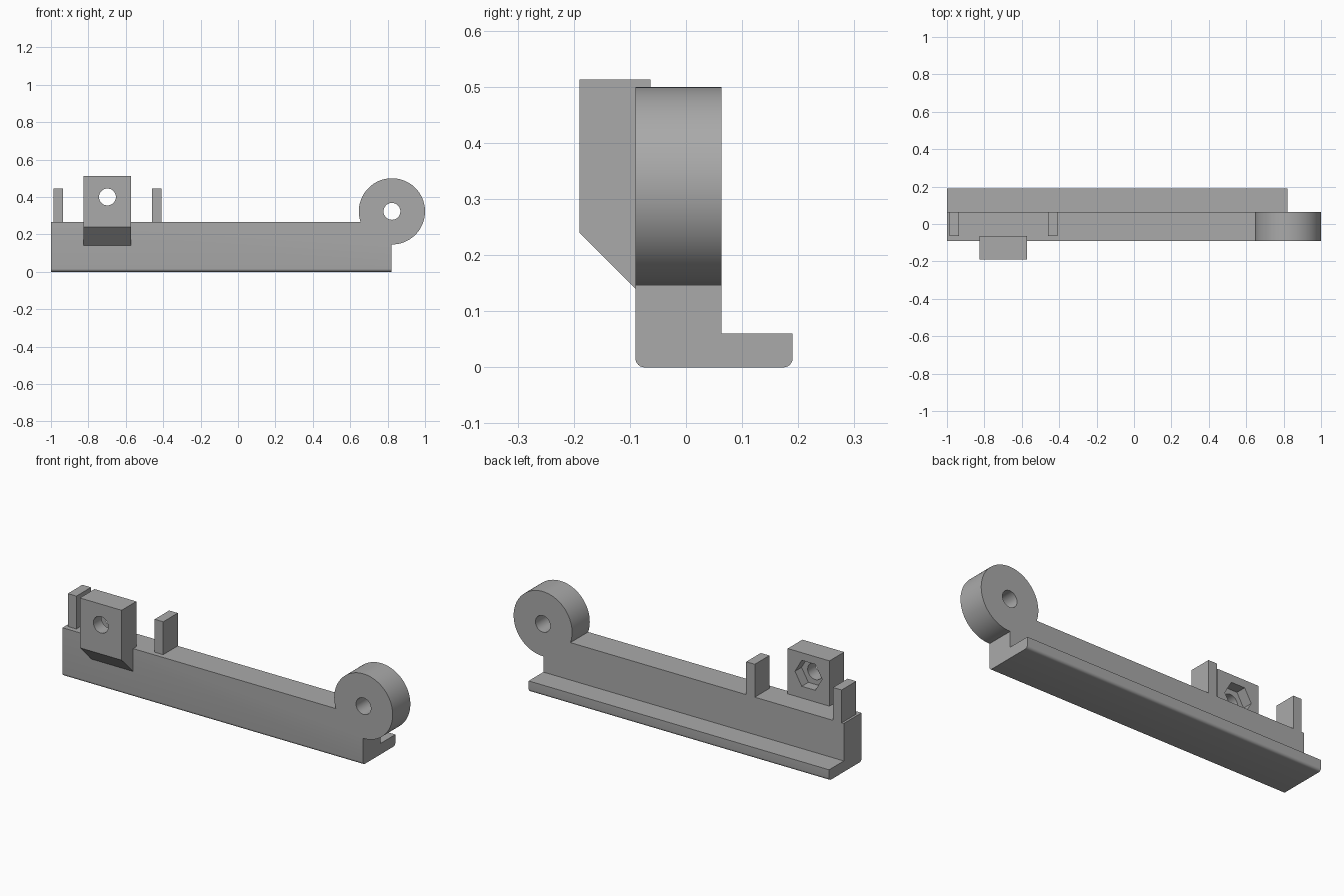
import bpy
import bmesh
from math import cos, sin, pi, radians
from mathutils import Vector

cube = bpy.data.objects.get("Cube")
if cube:
    bpy.data.objects.remove(cube, do_unlink=True)

grey = bpy.data.materials.new("plain grey")
grey.use_nodes = True
colour = (0.4, 0.4, 0.4, 1)
grey.diffuse_color = colour
grey.node_tree.nodes["Principled BSDF"].inputs["Base Color"].default_value = colour

FRONT, BACK = -0.09, 0.063      # thickness of the arm
ARM_TOP = 0.265
ARM_END = 0.82


def prism(name, points, start, end, axis):
    """Extrude a closed outline: (y, z) points along x, or (x, z) points along y."""
    def place(p, d):
        return Vector((d, p[0], p[1])) if axis == "x" else Vector((p[0], d, p[1]))
    bm = bmesh.new()
    face = bm.faces.new([bm.verts.new(place(p, start)) for p in points])
    extruded = bmesh.ops.extrude_face_region(bm, geom=[face])
    verts = [g for g in extruded["geom"] if isinstance(g, bmesh.types.BMVert)]
    bmesh.ops.translate(bm, verts=verts, vec=place((0, 0), end - start))
    bmesh.ops.recalc_face_normals(bm, faces=bm.faces)
    mesh = bpy.data.meshes.new(name)
    bm.to_mesh(mesh)
    bm.free()
    mesh.materials.append(grey)
    obj = bpy.data.objects.new(name, mesh)
    bpy.context.collection.objects.link(obj)
    return obj


def arc(cx, cz, r, count, a0=0.0, a1=2 * pi, closed=True):
    steps = count if closed else count - 1
    return [(cx + r * cos(a0 + (a1 - a0) * i / steps),
             cz + r * sin(a0 + (a1 - a0) * i / steps)) for i in range(count)]


def activate(obj):
    bpy.ops.object.select_all(action="DESELECT")
    obj.select_set(True)
    bpy.context.view_layer.objects.active = obj


def cut(obj, cutter):
    cutter.hide_render = True
    mod = obj.modifiers.new("cut", "BOOLEAN")
    mod.operation = "DIFFERENCE"
    mod.solver = "EXACT"
    mod.object = cutter
    activate(obj)
    bpy.ops.object.modifier_apply(modifier=mod.name)
    bpy.data.objects.remove(cutter, do_unlink=True)


def smooth(obj):
    activate(obj)
    bpy.ops.object.shade_smooth_by_angle(angle=radians(30))


# Long arm with a rear ledge and rounded bottom edges
r = 0.016
section = arc(FRONT + r, r, r, 7, pi, 1.5 * pi, False)
section += arc(0.19 - r, r, r, 7, 1.5 * pi, 2 * pi, False)
section += [(0.19, 0.06), (BACK, 0.06), (BACK, ARM_TOP), (FRONT, ARM_TOP)]
arm = prism("arm", section, -1, ARM_END, "x")

# Pivot disc at the end of the arm, seated in a matching hollow
px, pz, pr = 0.823, 0.323, 0.177
cut(arm, prism("disc_seat", arc(px, pz, pr, 96), FRONT - 0.1, BACK + 0.1, "y"))
disc = prism("pivot_disc", arc(px, pz, pr, 96), FRONT, BACK, "y")
cut(disc, prism("pivot_bore", arc(px, pz, 0.045, 48), FRONT - 0.1, BACK + 0.1, "y"))
smooth(arm)
smooth(disc)

# Screw block on the front, with a sloped underside
block = prism("screw_block",
              [(-0.19, 0.513), (-0.063, 0.513), (-0.063, ARM_TOP),
               (FRONT, ARM_TOP), (FRONT, 0.14), (-0.19, 0.24)],
              -0.825, -0.572, "x")
sx, sz = -0.698, 0.40
cut(block, prism("screw_bore", arc(sx, sz, 0.045, 48), -0.3, 0.1, "y"))
cut(block, prism("nut_pocket", arc(sx, sz, 0.082, 6), -0.12, 0.1, "y"))
smooth(block)

# Two upright guide tabs on top of the arm
for name, x in (("outer_tab", -0.987), ("inner_tab", -0.461)):
    prism(name, [(-0.063, ARM_TOP), (BACK, ARM_TOP), (BACK, 0.445), (-0.063, 0.445)],
          x, x + 0.052, "x")
